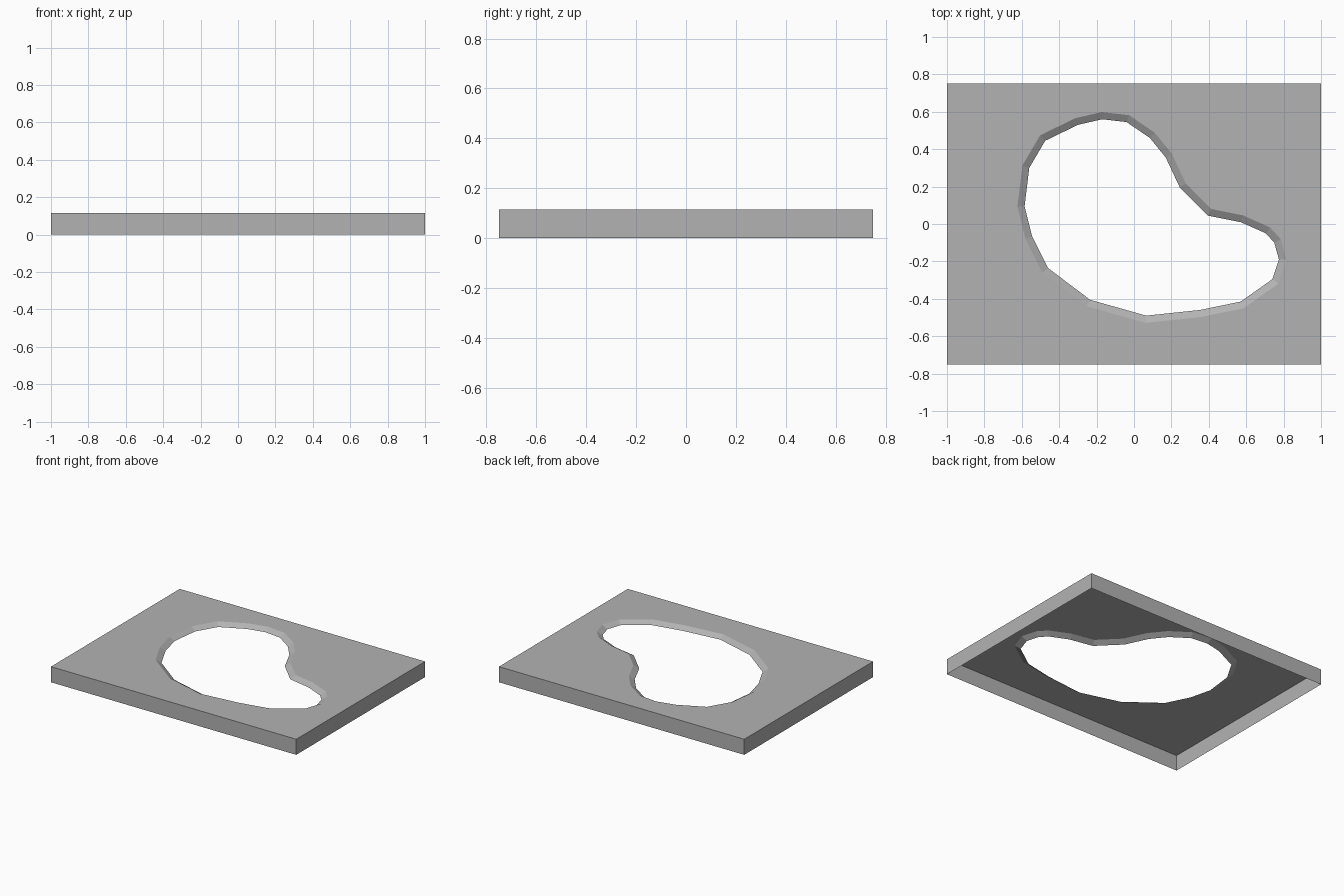
import bpy, bmesh
from mathutils import Vector

cube = bpy.data.objects.get("Cube")
if cube:
    bpy.data.objects.remove(cube, do_unlink=True)

HALF_X, HALF_Y, TOP = 1.0, 0.75, 0.115
LIP_WIDTH, LIP_DROP = 0.038, 0.024

# Hole outline, clockwise from the back
HOLE = [Vector(p) for p in (
    (-.17, .56), (-.04, .545), (.085, .46), (.17, .355), (.245, .195),
    (.395, .045), (.57, .01), (.705, -.05), (.75, -.10), (.775, -.19),
    (.74, -.295), (.57, -.415), (.35, -.46), (.065, -.49), (-.235, -.405),
    (-.46, -.235), (-.545, -.065), (-.585, .095), (-.56, .30),
    (-.475, .445), (-.30, .53))]


def offset(points, width):
    """Grow a clockwise outline by a constant width with mitred corners."""
    grown = []
    for i, p in enumerate(points):
        a = (p - points[i - 1]).normalized()
        b = (points[(i + 1) % len(points)] - p).normalized()
        na, nb = Vector((-a.y, a.x)), Vector((-b.y, b.x))
        grown.append(p + (na + nb) * width / (1 + na.dot(nb)))
    return grown


def ring(bm, points, z):
    return [bm.verts.new((p[0], p[1], z)) for p in points]


def loop_edges(bm, verts):
    return [bm.edges.new((v, verts[i - 1])) for i, v in enumerate(verts)]


def strip(bm, upper, lower):
    for i in range(len(upper)):
        bm.faces.new((upper[i - 1], upper[i], lower[i], lower[i - 1]))


def make_object(name, bm, material):
    mesh = bpy.data.meshes.new(name)
    bm.to_mesh(mesh)
    bm.free()
    mesh.materials.append(material)
    obj = bpy.data.objects.new(name, mesh)
    bpy.context.collection.objects.link(obj)


grey = bpy.data.materials.new("plain grey")
grey.use_nodes = True
colour = (0.45, 0.45, 0.45, 1)
grey.diffuse_color = colour
grey.node_tree.nodes["Principled BSDF"].inputs["Base Color"].default_value = colour

corners = [(-HALF_X, HALF_Y), (HALF_X, HALF_Y), (HALF_X, -HALF_Y), (-HALF_X, -HALF_Y)]

# Slab open underneath: pierced top, side walls and sloping lip
bm = bmesh.new()
border = ring(bm, corners, TOP)
rim = ring(bm, offset(HOLE, LIP_WIDTH), TOP)
edges = loop_edges(bm, border) + loop_edges(bm, rim)
bmesh.ops.triangle_fill(bm, edges=edges, use_beauty=True, normal=(0, 0, 1))
strip(bm, border, ring(bm, corners, 0))
strip(bm, rim, ring(bm, HOLE, TOP - LIP_DROP))
bmesh.ops.recalc_face_normals(bm, faces=bm.faces)
top_face = max(bm.faces, key=lambda f: abs(f.normal.z))
if top_face.normal.z < 0:
    bmesh.ops.reverse_faces(bm, faces=bm.faces)
bmesh.ops.dissolve_limit(bm, angle_limit=0.01, verts=bm.verts, edges=bm.edges)
make_object("pierced_slab", bm, grey)
